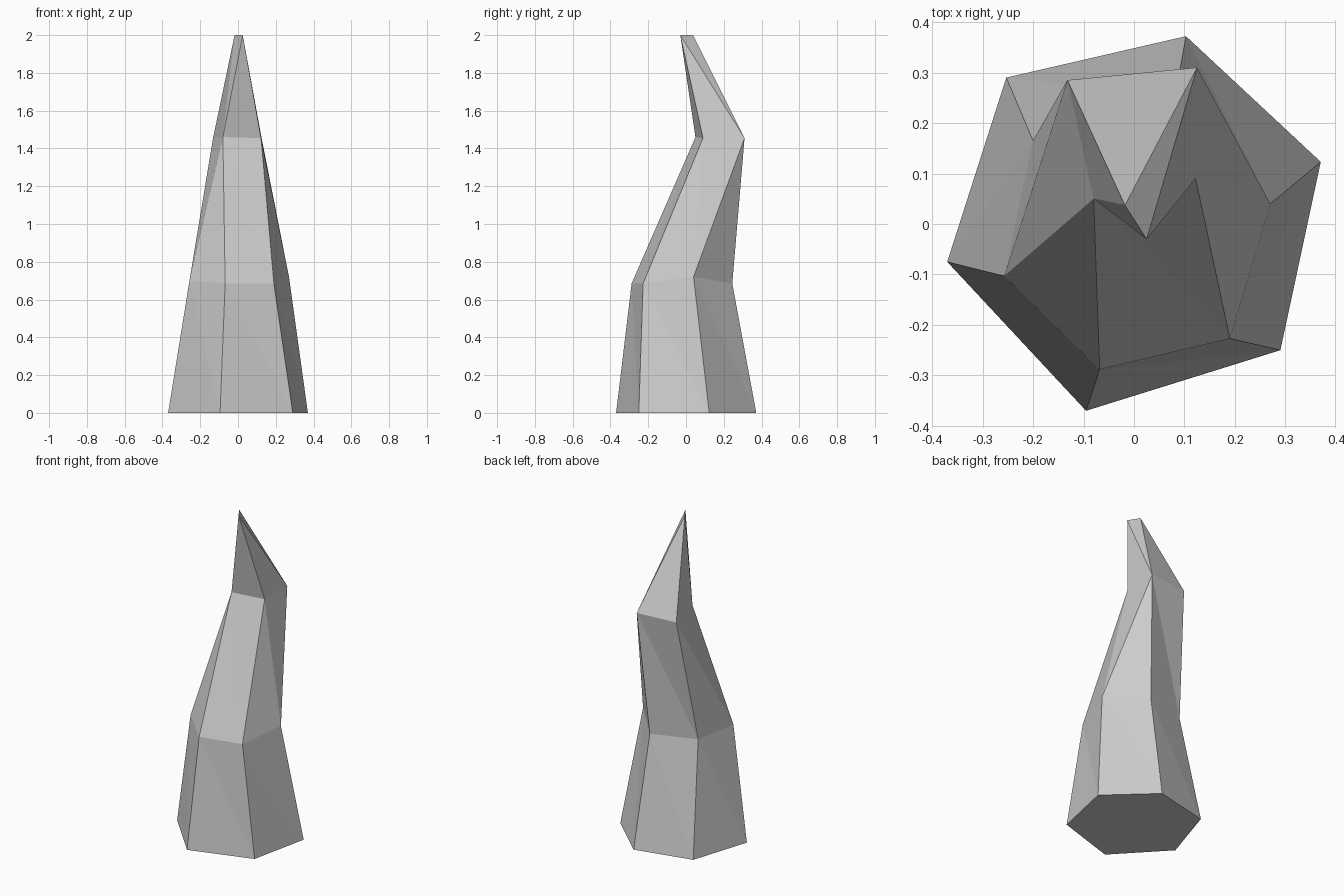
import bpy
import bmesh

if "Cube" in bpy.data.objects:
    bpy.data.objects.remove(bpy.data.objects["Cube"])

# Cross-sections from the base to the tip, six columns each, counter-clockwise.
# Columns meet in the upper sections, where the spike tapers to four sides.
base = [(-.37, -.075, 0), (-.095, -.37, 0), (.29, -.25, 0),
        (.37, .123, 0), (.103, .372, 0), (-.253, .29, 0)]
lower = [(-.257, -.103, .70), (-.068, -.288, .685), (.19, -.227, .685),
         (.27, .04, .72), (.08, .245, .685), (-.20, .165, .695)]
P, Q, R, S = (-.08, .05, 1.46), (.122, .09, 1.455), (.125, .31, 1.455), (-.132, .285, 1.455)
T, U = (-.018, .037, 2), (.025, -.03, 2)
rings = [base, lower, [P, P, Q, R, R, S], [T, U, U, U, T, T]]

# Bent, tapering spike: loft the sections with flat triangles
bm = bmesh.new()
verts = {}
for co in (c for ring in rings for c in ring):
    if co not in verts:
        verts[co] = bm.verts.new(co)

for a, b in zip(rings, rings[1:]):
    for i in range(6):
        j = (i + 1) % 6
        for tri in ((a[i], a[j], b[i]), (a[j], b[j], b[i])):
            if len(set(tri)) == 3:
                bm.faces.new([verts[c] for c in tri])

# Flat underside
bm.faces.new([verts[c] for c in reversed(base)])
bmesh.ops.recalc_face_normals(bm, faces=bm.faces)

mesh = bpy.data.meshes.new("bent_spike")
bm.to_mesh(mesh)
bm.free()
bpy.context.collection.objects.link(bpy.data.objects.new("bent_spike", mesh))
